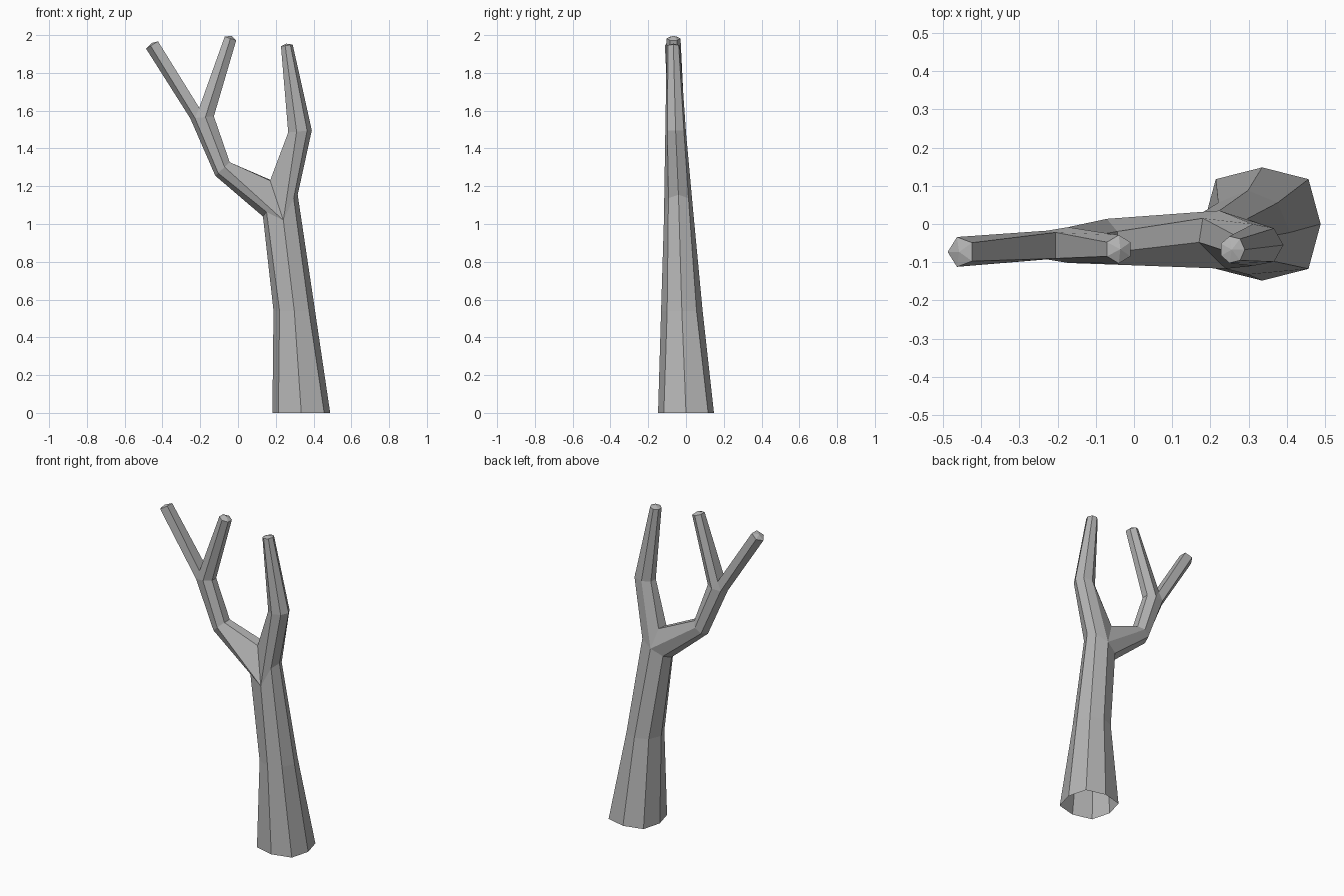
import bpy, bmesh
from math import sin, cos, radians
from mathutils import Vector

if "Cube" in bpy.data.objects:
    bpy.data.objects.remove(bpy.data.objects["Cube"])

bm = bmesh.new()


def ring(center, width, depth, tilt, start, n):
    """Clockwise polygon ring, tilted in the xz plane; width/depth are radii."""
    t = radians(tilt)
    u = Vector((cos(t), 0, sin(t)))
    v = Vector((0, 1, 0))
    c = Vector(center)
    out = []
    for i in range(n):
        a = radians(start - 360 / n * i)
        out.append(bm.verts.new(c + u * width * cos(a) + v * depth * sin(a)))
    return out


def bridge(a, b):
    n = len(a)
    for i in range(n):
        j = (i + 1) % n
        bm.faces.new((a[i], a[j], b[j], b[i]))


def cap(loop, tilt, height):
    """Close a branch tip with a shallow point."""
    c = sum((v.co for v in loop), Vector()) / len(loop)
    t = radians(tilt)
    apex = bm.verts.new(c + Vector((-sin(t), 0, cos(t))) * height)
    for i, v in enumerate(loop):
        bm.faces.new((v, loop[(i + 1) % len(loop)], apex))


# Eight-sided trunk, open at the bottom, with squarer corners at the foot
base = ring((0.335, 0, 0), 0.153, 0.148, 0, -90, 8)
for v in base[1::2]:
    v.co = Vector((0.335, 0, 0)) + (v.co - Vector((0.335, 0, 0))) * 1.12
mid = ring((0.298, -0.022, 0.54), 0.11, 0.11, 0, -90, 8)
fork = ring((0.223, -0.04, 1.10), 0.114, 0.075, 27, -90, 8)
fork[0].co = (0.24, -0.117, 1.02)
fork[2].co = (0.132, -0.045, 1.04)
fork[6].co = (0.316, -0.04, 1.155)
bridge(base, mid)
bridge(mid, fork)

# Main fork: a crotch edge splits the trunk ring into two loops of seven
p = bm.verts.new((0.17, -0.048, 1.23))
q = bm.verts.new((0.18, 0.015, 1.23))
left_loop = fork[0:5] + [q, p]
right_loop = fork[4:8] + [fork[0], p, q]

# Right limb
elbow = ring((0.325, -0.055, 1.49), 0.066, 0.056, 5, 180 - 540 / 7, 7)
tip = ring((0.257, -0.067, 1.945), 0.033, 0.036, 8, 180 - 540 / 7, 7)
bridge(right_loop, elbow)
bridge(elbow, tip)
cap(tip, 8, 0.01)

# Left limb
bend = ring((-0.08, -0.046, 1.293), 0.055, 0.061, 43, -540 / 7, 7)
split = ring((-0.187, -0.055, 1.565), 0.066, 0.048, 5, -540 / 7, 7)
bridge(left_loop, bend)
bridge(bend, split)

# Twig fork: F, l1, l2, l3, B, Q, P
f, l1, l2, l3, b, sq, sp = split
p2 = bm.verts.new((-0.205, -0.09, 1.615))
q2 = bm.verts.new((-0.205, -0.022, 1.615))
bm.faces.new((f, l1, p2))
bm.faces.new((l3, b, q2))

# Outer twig
tip = ring((-0.452, -0.073, 1.95), 0.041, 0.041, 31, -108, 5)
bridge([l1, l2, l3, q2, p2], tip)
cap(tip, 31, 0.01)

# Inner twig
tip = ring((-0.04, -0.066, 1.982), 0.037, 0.037, -17, 90, 6)
bridge([b, sq, sp, f, p2, q2], tip)
cap(tip, -17, 0.015)

bmesh.ops.recalc_face_normals(bm, faces=bm.faces)
mesh = bpy.data.meshes.new("bare_tree")
bm.to_mesh(mesh)
bm.free()

# Dark grey bark
bark = bpy.data.materials.new("bark")
bark.diffuse_color = (0.46, 0.46, 0.46, 1)
bark.use_nodes = True
bark.node_tree.nodes["Principled BSDF"].inputs["Base Color"].default_value = bark.diffuse_color
mesh.materials.append(bark)
tree = bpy.data.objects.new("bare_tree", mesh)
bpy.context.collection.objects.link(tree)
